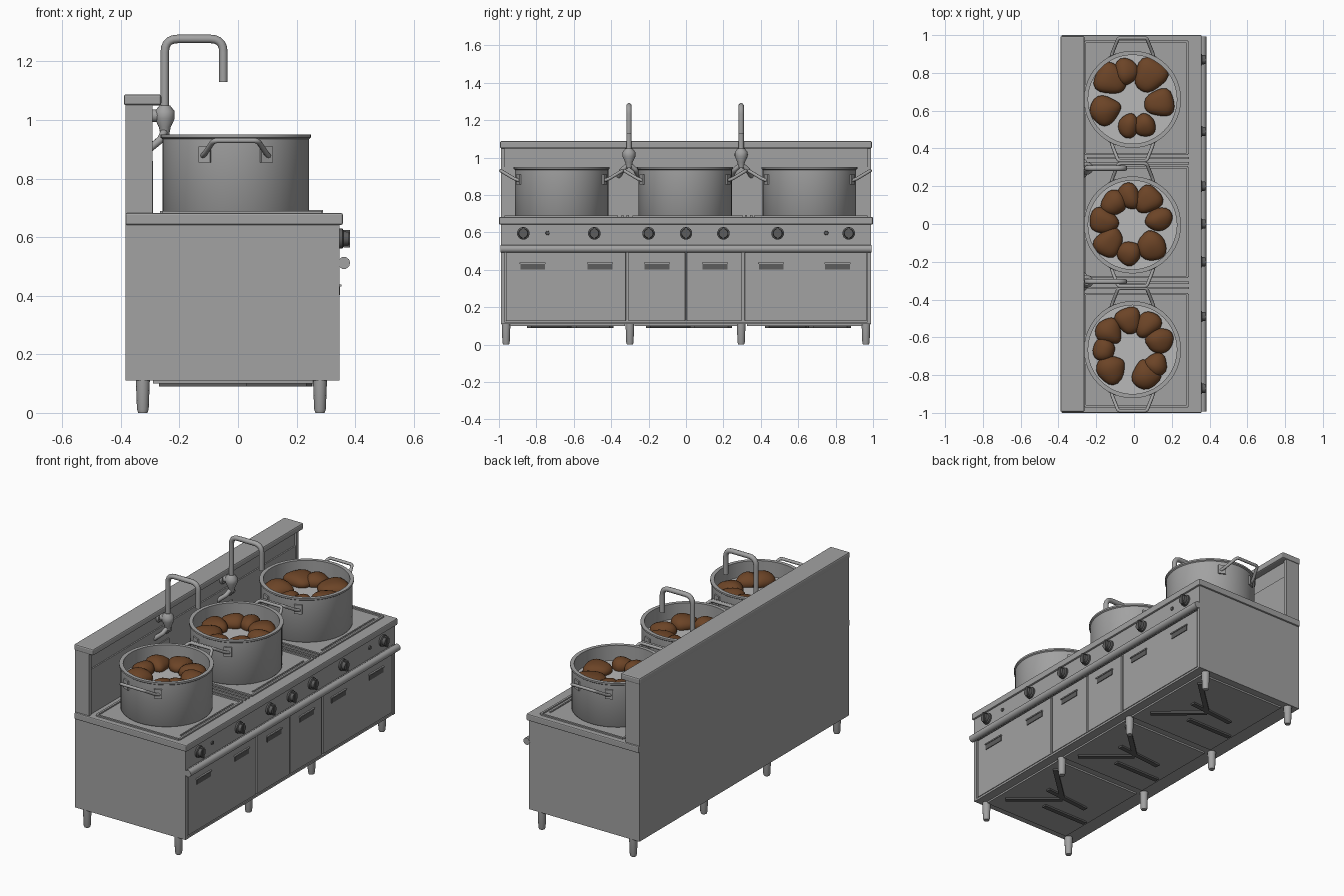
import bpy, bmesh, math, random
from mathutils import Vector, Matrix

if "Cube" in bpy.data.objects:
    bpy.data.objects.remove(bpy.data.objects["Cube"])

random.seed(4)

def material(name, rgb):
    m = bpy.data.materials.new(name)
    m.diffuse_color = (*rgb, 1)
    m.use_nodes = True
    m.node_tree.nodes["Principled BSDF"].inputs["Base Color"].default_value = m.diffuse_color
    return m

STEEL = material("steel grey", (0.36, 0.36, 0.36))
DARK = material("dark grey", (0.11, 0.11, 0.11))
BROTH = material("pale grey", (0.48, 0.48, 0.48))
BROWN = material("cooked brown", (0.15, 0.058, 0.02))

def finish(bm, name, mat, smooth=False):
    bmesh.ops.recalc_face_normals(bm, faces=bm.faces)
    me = bpy.data.meshes.new(name)
    bm.to_mesh(me)
    bm.free()
    me.materials.append(mat)
    ob = bpy.data.objects.new(name, me)
    bpy.context.collection.objects.link(ob)
    if smooth:
        bpy.ops.object.select_all(action='DESELECT')
        ob.select_set(True)
        bpy.context.view_layer.objects.active = ob
        bpy.ops.object.shade_smooth_by_angle(angle=math.radians(40))
    return ob

def box(name, x, y, z, mat=STEEL, bevel=0.0, turn=0.0):
    """Box from (min, max) ranges, optionally turned about its own z axis."""
    bm = bmesh.new()
    size = Matrix.Diagonal((x[1] - x[0], y[1] - y[0], z[1] - z[0], 1))
    mid = Vector((sum(x) / 2, sum(y) / 2, sum(z) / 2))
    bmesh.ops.create_cube(bm, size=1, matrix=Matrix.Translation(mid) @ Matrix.Rotation(turn, 4, 'Z') @ size)
    if bevel:
        bmesh.ops.bevel(bm, geom=bm.edges[:], offset=bevel, segments=2, affect='EDGES', profile=0.5)
    return finish(bm, name, mat)

def lathe(name, profile, at, mat=STEEL, sides=48, axis='Z'):
    """Spin (radius, height) points round an axis."""
    bm = bmesh.new()
    rings = []
    for r, h in profile:
        rings.append([bm.verts.new((r * math.cos(2 * math.pi * i / sides),
                                    r * math.sin(2 * math.pi * i / sides), h)) for i in range(sides)])
    for a, b in zip(rings, rings[1:]):
        for i in range(sides):
            j = (i + 1) % sides
            bm.faces.new((a[i], a[j], b[j], b[i]))
    bm.faces.new(rings[0])
    bm.faces.new(rings[-1])
    if axis == 'X':
        bm.transform(Matrix.Rotation(math.pi / 2, 4, 'Y'))
    bm.transform(Matrix.Translation(at))
    return finish(bm, name, mat, True)

def tube(name, points, radius, mat=STEEL, corner=0.0):
    """Round pipe through points with rounded corners."""
    pts = [Vector(p) for p in points]
    path = [pts[0]]
    for a, b, c in zip(pts, pts[1:], pts[2:]):
        p, q = b + (a - b).normalized() * corner, b + (c - b).normalized() * corner
        for k in range(6):
            t = k / 5
            path.append(p * (1 - t) ** 2 + b * 2 * t * (1 - t) + q * t * t)
    path.append(pts[-1])
    cu = bpy.data.curves.new(name, 'CURVE')
    cu.dimensions = '3D'
    cu.bevel_depth = radius
    cu.bevel_resolution = 3
    cu.use_fill_caps = True
    sp = cu.splines.new('POLY')
    sp.points.add(len(path) - 1)
    for s, p in zip(sp.points, path):
        s.co = (*p, 1)
    cu.materials.append(mat)
    ob = bpy.data.objects.new(name, cu)
    bpy.context.collection.objects.link(ob)
    bpy.ops.object.select_all(action='DESELECT')
    ob.select_set(True)
    bpy.context.view_layer.objects.active = ob
    bpy.ops.object.convert(target='MESH')
    bpy.ops.object.shade_smooth_by_angle(angle=math.radians(40))

# Cabinet, cooktop and backsplash
box("cabinet", (-0.385, 0.335), (-0.985, 0.985), (0.11, 0.65))
for s in (-1, 1):
    box("side_panel", (-0.385, 0.347), (s * 0.98 - 0.01, s * 0.98 + 0.01), (0.11, 0.645))
    box("backsplash_side_frame", (-0.32, -0.292), (s * 0.98 - 0.01, s * 0.98 + 0.01), (0.68, 1.06))
box("cabinet_base_strip", (0.33, 0.345), (-0.98, 0.98), (0.11, 0.122))
box("cooktop", (-0.385, 0.358), (-1, 1), (0.642, 0.682), bevel=0.006)
box("backsplash", (-0.385, -0.305), (-0.99, 0.99), (0.66, 1.07))
box("backsplash_lower_panel", (-0.31, -0.297), (-0.97, 0.97), (0.68, 0.95))
box("backsplash_cap", (-0.39, -0.262), (-0.995, 0.995), (1.05, 1.088), bevel=0.008)

# Control panel and towel rail
box("control_panel", (0.33, 0.347), (-0.985, 0.985), (0.53, 0.645))
tube("front_rail", [(0.362, -0.992, 0.512), (0.362, 0.992, 0.512)], 0.021)
box("rail_shelf", (0.33, 0.362), (-0.985, 0.985), (0.50, 0.526))
for y in (-0.87, -0.49, -0.20, 0, 0.20, 0.49, 0.87):
    lathe("knob", [(0.034, 0), (0.034, 0.012), (0.026, 0.016), (0.024, 0.034)],
          (0.345, y, 0.595), DARK, 14, 'X')
    box("knob_grip", (0.36, 0.383), (y - 0.007, y + 0.007), (0.565, 0.625), DARK)
for y in (-0.74, 0.75):
    lathe("indicator", [(0.012, 0), (0.010, 0.008)], (0.345, y, 0.597), DARK, 10, 'X')

# Doors with recessed grips
for a, b in ((-0.962, -0.322), (-0.308, -0.004), (0.004, 0.298), (0.314, 0.965)):
    box("door", (0.33, 0.345), (a, b), (0.126, 0.494), bevel=0.003)
for y in (-0.82, -0.46, -0.155, 0.155, 0.455, 0.81):
    box("door_grip", (0.34, 0.349), (y - 0.066, y + 0.066), (0.402, 0.434), DARK)
    box("door_grip_lip", (0.34, 0.354), (y - 0.07, y + 0.07), (0.432, 0.439))

# Legs and underside
for x in (-0.325, 0.28):
    for y in (-0.962, -0.3, 0.295, 0.962):
        lathe("leg", [(0.016, 0), (0.02, 0.012), (0.024, 0.115)], (x, y, 0), sides=14)
for c, half in ((-0.635, 0.31), (0, 0.275), (0.635, 0.31)):
    box("underside_panel", (-0.29, 0.29), (c - half, c + half), (0.1, 0.115))
    for dx, dy, length, turn in ((-0.12, -0.12, 0.3, 0.0), (-0.02, 0.02, 0.3, 0.1),
                                 (0.12, 0.12, 0.34, 0.75), (0.12, -0.1, 0.32, -0.7)):
        box("underside_bar", (dx - length / 2, dx + length / 2),
            (c + dy - 0.014, c + dy + 0.014), (0.09, 0.105), DARK, turn=turn)

# Raised frames round the three hobs, and ridges between them
for a, b in ((-0.965, -0.37), (-0.28, 0.3), (0.37, 0.965)):
    for x in (-0.26, 0.285):
        box("hob_frame_side", (x - 0.006, x + 0.006), (a, b), (0.68, 0.69))
    for y in (a, b):
        box("hob_frame_end", (-0.26, 0.285), (y - 0.006, y + 0.006), (0.68, 0.69))
    box("hob_inner_strip", (0.255, 0.263), (a + 0.05, b - 0.05), (0.68, 0.687))
for s in (-0.325, 0.335):
    for d in (-0.014, 0.014):
        box("divider_ridge", (-0.25, 0.29), (s + d - 0.006, s + d + 0.006), (0.68, 0.692))

# Stock pots: wall, rim, broth and two bent handles each
PX = -0.008
POTS = (-0.665, -0.005, 0.66)
for y in POTS:
    lathe("pot", [(0.244, 0.682), (0.25, 0.69), (0.25, 0.935), (0.257, 0.94), (0.257, 0.95),
                  (0.235, 0.95), (0.235, 0.85)], (PX, y, 0))
    lathe("broth", [(0.236, 0.852), (0.236, 0.86)], (PX, y, 0), BROTH)
    for s in (-1, 1):
        tube("pot_handle", [(PX + dx, y + s * dy, z) for dx, dy, z in
             ((-0.115, 0.215, 0.875), (-0.105, 0.25, 0.885), (-0.075, 0.325, 0.93),
              (0.075, 0.325, 0.93), (0.105, 0.25, 0.885), (0.115, 0.215, 0.875))], 0.009, corner=0.014)
        for dx in (-0.105, 0.105):
            box("handle_plate", (PX + dx - 0.022, PX + dx + 0.022),
                (y + s * 0.229 - 0.006, y + s * 0.229 + 0.006), (0.855, 0.91), turn=-s * math.copysign(0.43, dx))

# Cooked pieces floating in a ring: x, y offset from the pot centre, and size
FOOD = (
    ((-0.14, -0.13, 1.1), (-0.16, 0.0, 0.85), (-0.13, 0.1, 1.0), (-0.02, 0.16, 0.95),
     (0.08, 0.13, 0.95), (0.15, 0.05, 1.0), (0.07, -0.13, 1.1), (0.12, -0.08, 0.9)),
    ((-0.15, -0.11, 1.05), (-0.15, 0.02, 1.0), (-0.11, 0.13, 0.95), (-0.02, 0.17, 0.9),
     (0.09, 0.15, 1.0), (0.14, 0.03, 0.95), (0.11, -0.12, 1.1), (-0.02, -0.16, 0.9)),
    ((-0.13, 0.12, 1.15), (-0.04, 0.17, 0.95), (0.11, 0.15, 1.2), (0.14, -0.02, 1.05),
     (0.07, -0.15, 0.85), (-0.02, -0.14, 0.85), (-0.15, -0.06, 1.15)),
)
for cy, pieces in zip(POTS, FOOD):
    for dx, dy, size in pieces:
        bm = bmesh.new()
        bmesh.ops.create_icosphere(bm, subdivisions=3, radius=1)
        ph = random.uniform(0, 6)
        for v in bm.verts:
            v.co *= 1 + 0.07 * math.sin(3 * v.co.x + ph) + 0.05 * math.sin(4 * v.co.y + 2 * ph)
            v.co.y *= 1 + 0.2 * v.co.x
        r = math.hypot(dx, dy)
        k = min(1.0, 0.152 / r)
        turn = math.atan2(dy, dx) + random.uniform(-0.4, 0.4)
        bm.transform(Matrix.Translation((PX + dx * k, cy + dy * k, 0.873)) @ Matrix.Rotation(turn, 4, 'Z')
                     @ Matrix.Diagonal((0.074 * size, 0.068 * size, 0.045, 1)))
        finish(bm, "cooked_piece", BROWN, True)

# Swan-neck taps between the pots
for y in (-0.305, 0.295):
    tube("tap_spout", [(-0.25, y, 0.97), (-0.25, y, 1.277), (-0.05, y, 1.277), (-0.05, y, 1.13)],
         0.0145, corner=0.045)
    lathe("tap_body", [(0.014, 0.945), (0.02, 0.975), (0.034, 1.005), (0.034, 1.03), (0.018, 1.05)],
          (-0.25, y, 0), sides=16)
    tube("tap_wall_pipe", [(-0.31, y, 1.015), (-0.25, y, 1.015)], 0.022)
    lathe("tap_wall_flange", [(0.036, 0), (0.03, 0.014)], (-0.306, y, 1.015), sides=16, axis='X')
    for s in (-1, 1):
        tube("tap_branch", [(-0.25, y, 0.965), (-0.262, y + s * 0.035, 0.935),
                            (-0.305, y + s * 0.055, 0.90)], 0.013, corner=0.01)
    box("tap_back_plate", (-0.3, -0.29), (y - 0.07, y + 0.07), (0.68, 0.86))
